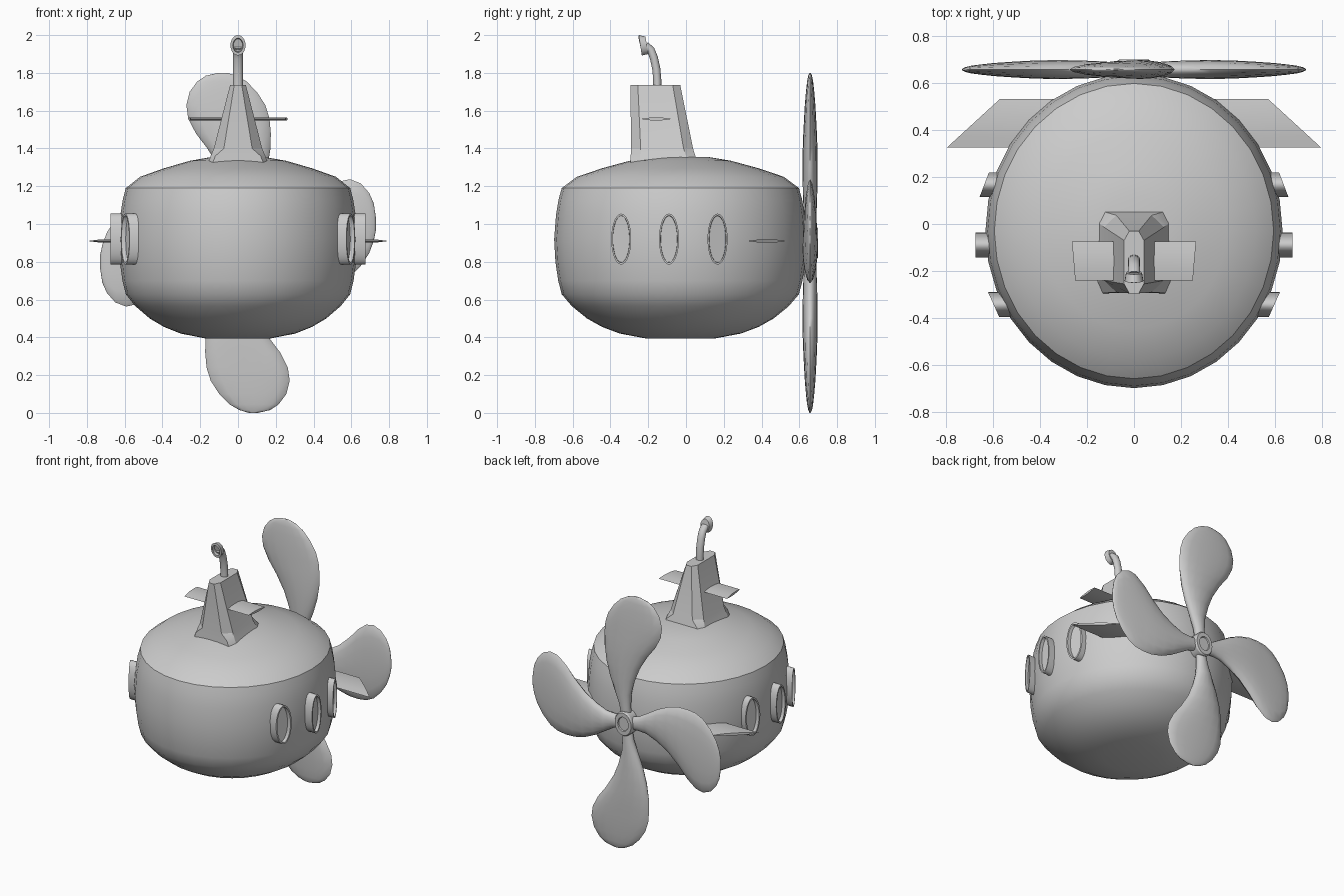
import bpy, bmesh, math
from mathutils import Vector, Matrix

if "Cube" in bpy.data.objects:
    bpy.data.objects.remove(bpy.data.objects["Cube"])


def loft(name, rings, angle=30, mirror=False):
    """Skin a list of equal-length point rings and cap both ends."""
    bm = bmesh.new()
    vr = [[bm.verts.new(p) for p in ring] for ring in rings]
    n = len(vr[0])
    for a, b in zip(vr, vr[1:]):
        for i in range(n):
            j = (i + 1) % n
            bm.faces.new((a[i], a[j], b[j], b[i]))
    bm.faces.new(vr[0][::-1])
    bm.faces.new(vr[-1])
    bmesh.ops.recalc_face_normals(bm, faces=bm.faces)
    me = bpy.data.meshes.new(name)
    bm.to_mesh(me)
    bm.free()
    ob = bpy.data.objects.new(name, me)
    bpy.context.collection.objects.link(ob)
    if mirror:
        ob.modifiers.new("mirror", 'MIRROR').use_bisect_axis[0] = False
    bpy.ops.object.select_all(action='DESELECT')
    ob.select_set(True)
    bpy.context.view_layer.objects.active = ob
    bpy.ops.object.shade_smooth_by_angle(angle=math.radians(angle))
    return ob


def circle(n):
    return [(math.cos(2 * math.pi * i / n), math.sin(2 * math.pi * i / n)) for i in range(n)]


# Hull: squat elliptical body with a hard shoulder and chine
hull_profile = [(0.395, 0.28), (0.42, 0.48), (0.455, 0.62), (0.50, 0.74), (0.565, 0.86),
                (0.628, 0.94), (0.70, 0.968), (0.80, 0.99), (0.92, 1.0), (1.05, 0.985),
                (1.13, 0.965), (1.19, 0.94), (1.25, 0.82), (1.295, 0.62), (1.335, 0.40),
                (1.355, 0.22)]
loft("hull", [[(0.632 * f * c, -0.03 + 0.668 * f * s, z) for c, s in circle(32)]
              for z, f in hull_profile], 26)


# Conning tower: tapered, chamfered box
def tower_ring(z, wide, narrow, y0, y1, ch0, ch1):
    right = [(narrow, y0), (wide, y0 + ch0), (wide, y1 - ch1), (narrow, y1)]
    pts = right + [(-x, y) for x, y in reversed(right)]
    return [(x, y, z) for x, y in pts]


loft("conning_tower", [tower_ring(1.32, 0.16, 0.135, -0.295, 0.06, 0.05, 0.05),
                       tower_ring(1.36, 0.145, 0.12, -0.293, 0.05, 0.05, 0.05),
                       tower_ring(1.40, 0.128, 0.075, -0.29, 0.037, 0.05, 0.05),
                       tower_ring(1.735, 0.042, 0.02, -0.295, -0.03, 0.04, 0.04)], 20)


# Fins: thin lens sections with an angled outer edge
def fin(name, z, t, root_x, y0, y1, tip0, tip1):
    lens = [(0, 0), (0.25, 0.8), (0.5, 1), (0.75, 0.8), (1, 0),
            (0.75, -0.8), (0.5, -1), (0.25, -0.8)]
    root = [(root_x, y0 + (y1 - y0) * k, z + t * h) for k, h in lens]
    tip = [(tip0 + (tip1 - tip0) * k, y0 + (y1 - y0) * k, z + t * h) for k, h in lens]
    loft(name, [root, tip], 40, mirror=True)


fin("tower_fins", 1.556, 0.008, 0.03, -0.24, -0.075, 0.25, 0.264)
fin("side_fins", 0.91, 0.009, 0.30, 0.325, 0.532, 0.796, 0.57)


# Portholes: elliptical rims with recessed panes, sheared to follow the hull
def porthole(name, y, x_out, slope):
    steps = [(-0.10, 1.0), (0, 1.0), (0, 0.84), (-0.022, 0.82)]
    loft(name, [[(x_out + d + slope * 0.053 * f * c,
                  y + 0.053 * f * c,
                  0.92 + 0.135 * (1 - (1 - f) * 0.5) * s) for c, s in circle(28)]
                for d, f in steps], 35, mirror=True)


porthole("front_portholes", -0.343, 0.597, 0.45)
porthole("middle_portholes", -0.09, 0.675, 0.0)
porthole("rear_portholes", 0.167, 0.637, -0.38)

# Periscope tube bending forward
path = [Vector((0, y, z)) for y, z in [(-0.152, 1.70), (-0.152, 1.76), (-0.157, 1.82),
                                      (-0.170, 1.88), (-0.187, 1.922), (-0.215, 1.945)]]
rings = []
for i, p in enumerate(path):
    tan = (path[min(i + 1, len(path) - 1)] - path[max(i - 1, 0)]).normalized()
    side = tan.cross(Vector((1, 0, 0)))
    rings.append([p + Vector((0.026 * c, 0, 0)) + side * 0.022 * s for c, s in circle(14)])
loft("periscope_tube", rings, 40)

# Periscope head: flared eyepiece with recessed lens
head = [(-0.207, 0.034, 0.046), (-0.242, 0.040, 0.054), (-0.243, 0.027, 0.038),
        (-0.225, 0.024, 0.034)]
loft("periscope_head", [[(rx * c, y - 0.008 * s, 1.946 + rz * s) for c, s in circle(20)]
                        for y, rx, rz in head], 35)

# Propeller: four swept blades, the whole wheel narrowed in x
SQUASH, CY, CZ = 0.812, 0.657, 0.90
blade = [(0.03, -0.04, 0.045, 0.028), (0.12, -0.035, 0.065, 0.032), (0.20, -0.04, 0.105, 0.036),
         (0.30, -0.075, 0.155, 0.039), (0.40, -0.125, 0.192, 0.040), (0.50, -0.20, 0.212, 0.039),
         (0.58, -0.275, 0.214, 0.036), (0.66, -0.325, 0.205, 0.032), (0.73, -0.337, 0.178, 0.028),
         (0.80, -0.315, 0.122, 0.022), (0.855, -0.265, 0.055, 0.016),
         (0.885, -0.21, -0.01, 0.010), (0.90, -0.13, -0.07, 0.003)]
squash = Matrix.Diagonal((SQUASH, 1, 1))
for k in range(4):
    turn = squash @ Matrix.Rotation(k * math.pi / 2, 3, 'Y')
    loft(f"propeller_blade_{k + 1}",
         [[turn @ Vector(((l + r) / 2 + (r - l) / 2 * c, t * s, v)) + Vector((0, CY, CZ))
           for c, s in circle(16)] for v, l, r, t in blade], 60)

# Propeller hub: stepped disc
hub = [(0.58, 0.085), (0.69, 0.085), (0.70, 0.078), (0.70, 0.05), (0.692, 0.046)]
loft("propeller_hub", [[(SQUASH * r * c, y, CZ + r * s) for c, s in circle(24)]
                       for y, r in hub], 30)
